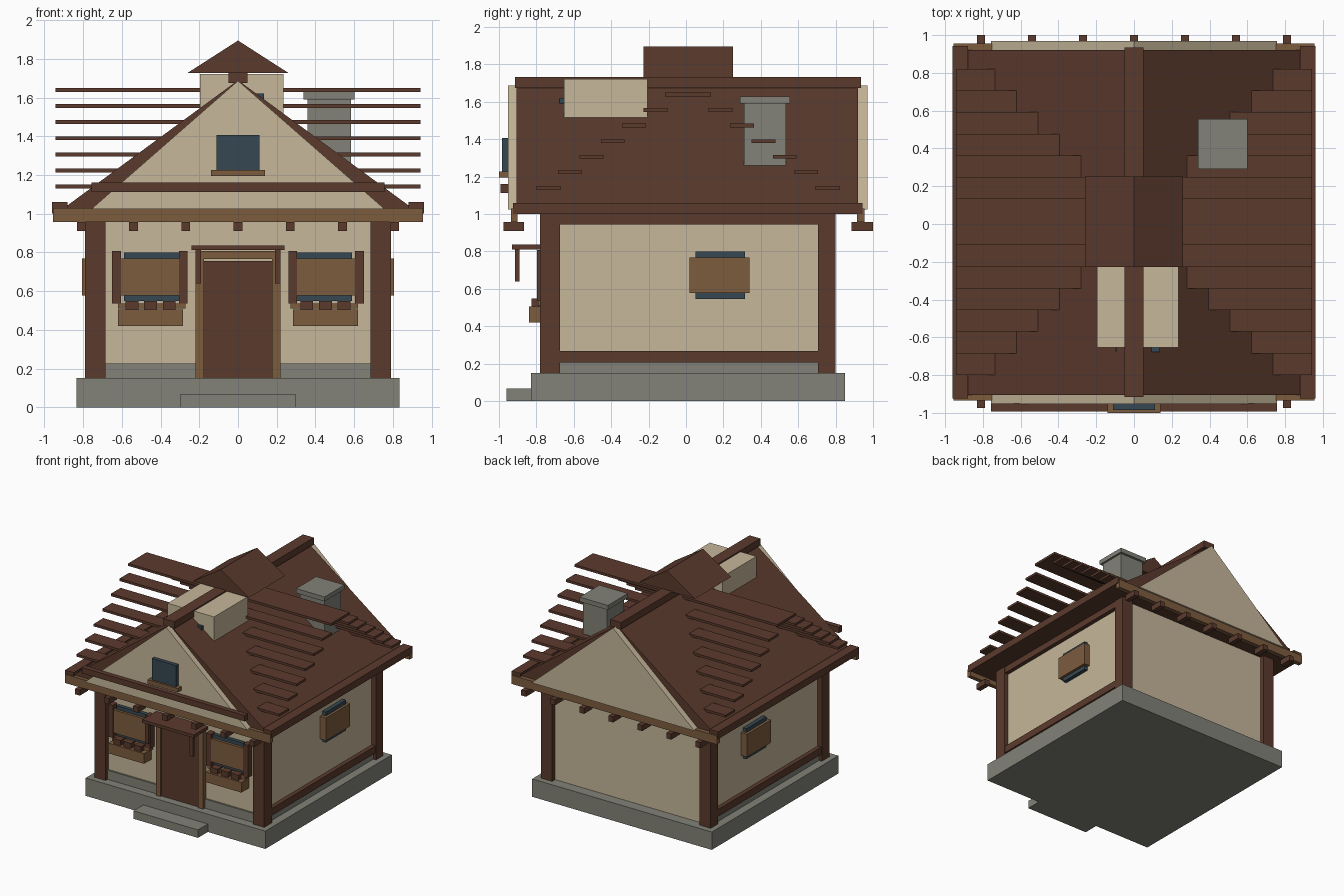
import bpy, bmesh


def material(name, rgb):
    lin = [((c / 255 + 0.055) / 1.055) ** 2.4 for c in rgb]
    m = bpy.data.materials.new(name)
    m.diffuse_color = (*lin, 1)
    return m


DARK = material("dark_wood", (91, 58, 45))
LIGHT = material("light_wood", (125, 92, 63))
CREAM = material("cream_plaster", (198, 183, 154))
STONE = material("grey_stone", (130, 130, 120))
GLASS = material("blue_glass", (54, 72, 82))


def add(name, bm, mat):
    bmesh.ops.recalc_face_normals(bm, faces=bm.faces)
    me = bpy.data.meshes.new(name)
    bm.to_mesh(me)
    bm.free()
    me.materials.append(mat)
    ob = bpy.data.objects.new(name, me)
    bpy.context.collection.objects.link(ob)


def prism(name, mat, profile, y0, y1):
    """Extrude an (x, z) profile along y."""
    bm = bmesh.new()
    f = bm.faces.new([bm.verts.new((x, y0, z)) for x, z in profile])
    ext = bmesh.ops.extrude_face_region(bm, geom=[f])["geom"]
    verts = [v for v in ext if isinstance(v, bmesh.types.BMVert)]
    bmesh.ops.translate(bm, vec=(0, y1 - y0, 0), verts=verts)
    add(name, bm, mat)


def box(name, mat, x0, x1, y0, y1, z0, z1):
    prism(name, mat, [(x0, z0), (x1, z0), (x1, z1), (x0, z1)], y0, y1)


def pair(name, mat, x0, x1, *rest):
    """Box on the right and its mirror on the left."""
    box(name + "_right", mat, x0, x1, *rest)
    box(name + "_left", mat, -x1, -x0, *rest)


# Foundation, step, plinth and walls
box("foundation", STONE, -0.835, 0.835, -0.83, 0.85, 0, 0.15)
box("front_step", STONE, -0.30, 0.30, -0.96, -0.83, 0, 0.067)
box("plinth", STONE, -0.765, 0.765, -0.755, 0.74, 0.15, 0.227)
box("walls", CREAM, -0.75, 0.75, -0.74, 0.76, 0.15, 1.0)

# Timber frame
pair("front_post", DARK, 0.685, 0.79, -0.78, -0.675, 0.15, 1.0)
pair("back_post", DARK, 0.685, 0.79, 0.705, 0.80, 0.15, 1.0)
pair("side_sill_beam", DARK, 0.70, 0.785, -0.68, 0.71, 0.207, 0.267)
pair("side_top_beam", DARK, 0.70, 0.785, -0.68, 0.71, 0.945, 1.0)

# Door with frame and small canopy
box("door", DARK, -0.175, 0.175, -0.765, -0.73, 0.15, 0.755)
pair("door_jamb", LIGHT, 0.175, 0.22, -0.778, -0.73, 0.15, 0.805)
box("door_lintel", LIGHT, -0.22, 0.22, -0.778, -0.73, 0.767, 0.807)
box("door_canopy", DARK, -0.24, 0.24, -0.93, -0.73, 0.812, 0.837)
pair("canopy_bracket", DARK, 0.19, 0.22, -0.915, -0.89, 0.64, 0.813)

# Front windows with shutters and flower boxes
pair("front_window_glass", GLASS, 0.305, 0.59, -0.77, -0.73, 0.55, 0.80)
pair("front_window_panel", LIGHT, 0.285, 0.62, -0.792, -0.73, 0.577, 0.77)
pair("inner_shutter", DARK, 0.26, 0.305, -0.797, -0.73, 0.535, 0.808)
pair("outer_shutter", DARK, 0.605, 0.65, -0.797, -0.73, 0.535, 0.808)
pair("front_window_sill", LIGHT, 0.27, 0.62, -0.79, -0.73, 0.51, 0.537)
pair("flower_box", LIGHT, 0.285, 0.62, -0.84, -0.73, 0.42, 0.505)
for i, x in enumerate((0.355, 0.4525, 0.5475)):
    pair(f"flower_pot_{i}", DARK, x - 0.033, x + 0.033, -0.825, -0.75, 0.50, 0.548)

# Side windows
pair("side_window_glass", GLASS, 0.74, 0.783, 0.05, 0.315, 0.545, 0.80)
pair("side_window_panel", LIGHT, 0.74, 0.805, 0.02, 0.34, 0.577, 0.768)

# Main roof, ridge and eaves
prism("roof", DARK, [(-0.94, 1.0), (0.94, 1.0), (0, 1.69)], -0.905, 0.92)
box("ridge_beam", DARK, -0.05, 0.05, -0.915, 0.935, 1.675, 1.733)
pair("eave_beam", DARK, 0.88, 0.96, -0.925, 0.943, 1.0, 1.06)
box("front_eave_beam", LIGHT, -0.955, 0.955, -0.935, -0.90, 0.957, 1.03)
box("back_eave_beam", LIGHT, -0.955, 0.955, 0.915, 0.955, 0.957, 1.03)
for i in range(7):
    x = -0.81 + 0.27 * i
    box(f"front_rafter_end_{i}", DARK, x - 0.022, x + 0.022, -0.975, -0.865, 0.91, 0.957)
    box(f"back_rafter_end_{i}", DARK, x - 0.022, x + 0.022, 0.885, 1.0, 0.91, 0.957)

# Horizontal roof boards passing through the roof, climbing towards the middle
for i in range(7):
    z = 1.14 + 0.0833 * i
    for side, y in (("front", -0.735 + 0.1145 * i), ("back", 0.757 - 0.1145 * i)):
        box(f"{side}_roof_board_{i}", DARK, -0.943, 0.943, y - 0.064, y + 0.064, z - 0.01, z + 0.01)

# Gables with tie beam and attic window
GABLE = [(-0.757, 1.025), (0.757, 1.025), (0, 1.687)]
prism("front_gable", CREAM, GABLE, -0.953, -0.90)
prism("back_gable", CREAM, GABLE, 0.915, 0.97)
box("gable_tie_beam", DARK, -0.757, 0.757, -0.992, -0.95, 1.113, 1.162)
box("attic_window", GLASS, -0.112, 0.112, -0.984, -0.95, 1.22, 1.407)
box("attic_window_sill", LIGHT, -0.14, 0.14, -1.0, -0.95, 1.195, 1.227)

# Dormer block and raised ridge cap
box("dormer", CREAM, -0.197, 0.235, -0.653, -0.205, 1.45, 1.722)
box("dormer_window", GLASS, -0.095, 0.135, -0.677, -0.65, 1.50, 1.622)
prism("ridge_cap", DARK, [(-0.26, 1.728), (0.26, 1.728), (0, 1.895)], -0.228, 0.252)

# Chimney
box("chimney", STONE, 0.36, 0.585, 0.31, 0.535, 1.15, 1.593)
box("chimney_cap", STONE, 0.338, 0.602, 0.29, 0.555, 1.59, 1.628)
